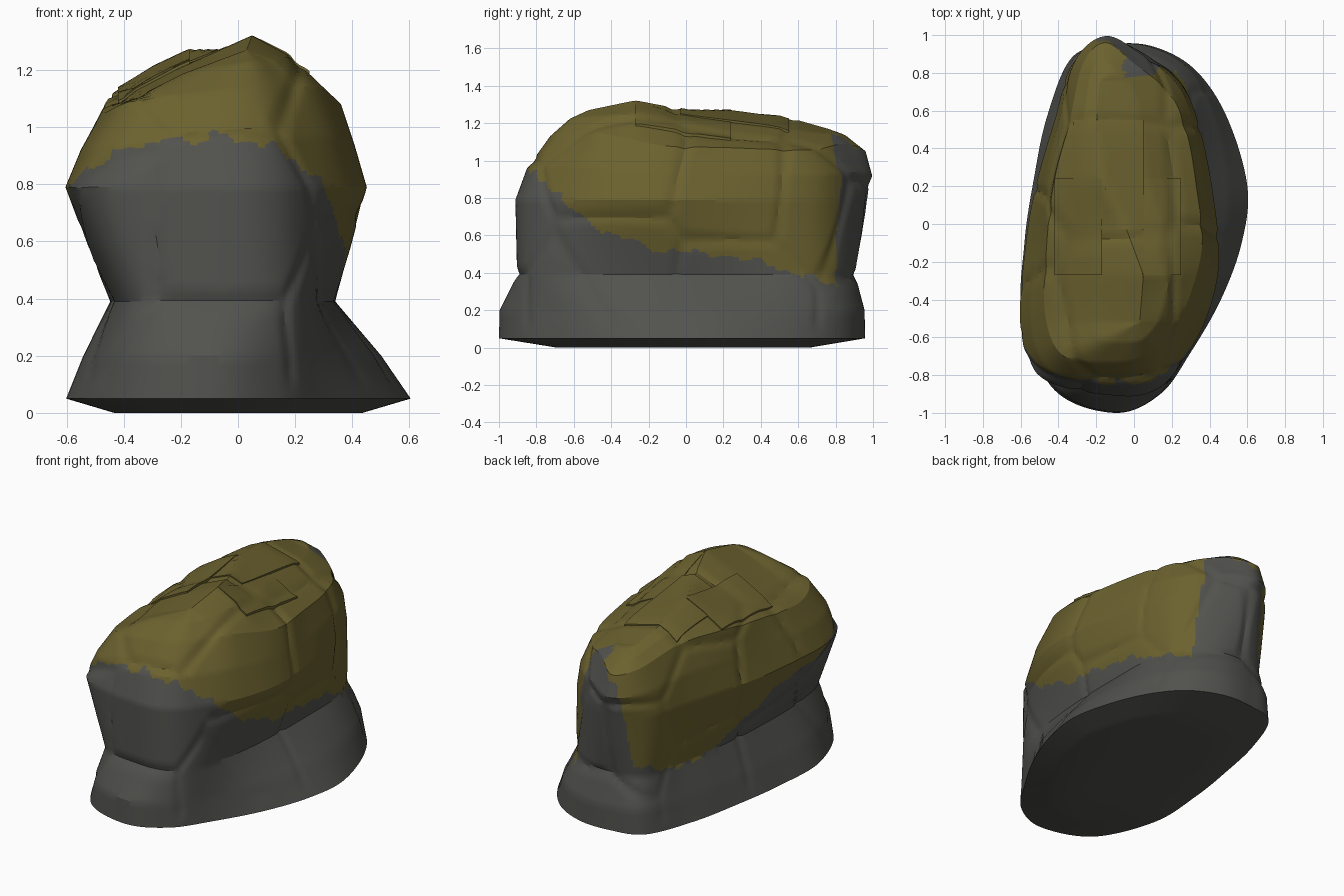
import bpy, bmesh, math
from mathutils import Vector
from mathutils.bvhtree import BVHTree

if "Cube" in bpy.data.objects:
    bpy.data.objects.remove(bpy.data.objects["Cube"])


def material(name, rgb):
    m = bpy.data.materials.new(name)
    m.diffuse_color = (*rgb, 1)
    m.use_nodes = True
    m.node_tree.nodes["Principled BSDF"].inputs["Base Color"].default_value = m.diffuse_color
    return m


STONE = material("dark grey stone", (0.084, 0.084, 0.077))
MOSS = material("olive moss", (0.148, 0.120, 0.028))

# Outlines, counter-clockwise from the front, 16 points each
BASE = [(-.10, -1.0), (.14, -.90), (.30, -.68), (.46, -.40), (.57, -.10), (.60, .20), (.49, .57), (.32, .82),
        (.10, .94), (-.12, .95), (-.33, .88), (-.46, .57), (-.53, .24), (-.58, -.10), (-.59, -.50), (-.42, -.88)]
WAIST = [(-.08, -.90), (.13, -.87), (.25, -.72), (.31, -.38), (.335, -.08), (.34, .20), (.33, .52), (.25, .75),
         (.07, .88), (-.14, .90), (-.30, .82), (-.36, .55), (-.41, .24), (-.44, -.08), (-.44, -.48), (-.36, -.82)]
SHOULDER = [(-.08, -.91), (.13, -.87), (.27, -.71), (.39, -.48), (.45, -.20), (.42, .15), (.35, .50), (.25, .74),
            (.04, .91), (-.15, .97), (-.33, .84), (-.42, .55), (-.51, .24), (-.57, -.08), (-.60, -.55), (-.48, -.82)]
CROWN = [(-.12, -.73, 1.12), (.06, -.70, 1.14), (.18, -.58, 1.14), (.28, -.42, 1.14), (.36, -.12, 1.08),
         (.33, .20, 1.07), (.28, .48, 1.06), (.19, .69, 1.06), (.0, .85, 1.09), (-.15, .96, 1.05),
         (-.27, .85, 1.08), (-.34, .55, 1.14), (-.42, .24, 1.13), (-.46, -.08, 1.09), (-.47, -.48, 1.05),
         (-.37, -.70, 1.09)]
# Crest along the top, and the lower edge of the moss on each column
RIDGE = [(.03, -.52, 1.27), (.05, -.27, 1.322), (-.05, .0, 1.27), (-.17, .22, 1.265), (-.20, .55, 1.23),
         (-.18, .76, 1.17)]
MOSS_LINE = [.97, .94, .84, .62, .52, .50, .42, .34, 1.13, 1.0, .45, .36, .42, .62, .76, .91]
# Centres of the big chipped faces
CHIPS = [(-.05, -.95, .6), (-.05, -1, .2), (-.5, -.75, .6), (.4, -.7, .25), (.4, -.4, .95), (.42, -.4, .45),
         (.38, .3, .8), (.42, .3, .35), (.3, .72, .75), (.05, .95, .6), (-.25, .92, .6), (0, .95, .15),
         (-.42, .45, .8), (-.45, .4, .3), (-.55, -.1, .75), (-.5, -.2, .25), (-.55, -.55, .9),
         (-.1, -.45, 1.2), (-.15, .3, 1.25), (-.15, .8, 1.1)]
CHIPS = [Vector(c) for c in CHIPS]
N, SUB = 16, 14
COLS = N * SUB


def spline(points, c):
    """Smooth closed curve through the outline at fine column c."""
    i, t = divmod(c, SUB)
    t /= SUB
    a, b, d, e = (Vector(points[(i + k) % N]) for k in (-1, 0, 1, 2))
    return 0.5 * (2 * b + (d - a) * t + (2 * a - 5 * b + 4 * d - e) * t * t + (3 * b - a - 3 * d + e) * t ** 3)


def crest(y):
    y = min(max(y, RIDGE[0][1]), RIDGE[-1][1])
    for a, b in zip(RIDGE, RIDGE[1:]):
        if y <= b[1]:
            return Vector(a).lerp(Vector(b), (y - a[1]) / (b[1] - a[1]))


def column(c):
    """Key points of one vertical section, from the underside up to the crest."""
    base, waist, shoulder, crown = (spline(p, c) for p in (BASE, WAIST, SHOULDER, CROWN))
    top = crest(crown.y)
    out = Vector((shoulder.x + .07, shoulder.y, 0)).normalized()
    s3 = Vector((*shoulder, .79))
    mid = base.lerp(waist, .39)
    bulge = .02 + .012 * out.x                       # fuller on the right side
    return [Vector((-.02, base.y * .2, 0)),
            Vector((base.x * .72, base.y * .69, 0)),
            Vector((*base, .05)),
            Vector((mid.x, base.y * .9 + mid.y * .1, .2)),
            Vector((*waist, .39)),
            Vector((*waist.lerp(shoulder, .5), .58)),
            s3,
            s3.lerp(crown, .5) + out * .03 * out.y ** 2,
            crown,
            crown.lerp(top, .5) + Vector((0, 0, bulge)),
            top]


def chip(p):
    """Press shallow creases between the chipped faces."""
    if p.z < .1:
        return p
    d = sorted((p - s).length for s in CHIPS)[:2]
    depth = .014 * max(0, 1 - (d[1] - d[0]) / .07)
    return p + (Vector((-.05, 0, .6)) - p).normalized() * depth


def moss_edge(c):
    i, t = divmod(c, SUB)
    t = t / SUB
    a, b = MOSS_LINE[i % N], MOSS_LINE[(i + 1) % N]
    if abs(b - a) > .4:                              # near-vertical borders at the back
        t = min(max((t - .3) * 4, 0), 1)
    wobble = .012 * math.sin(c * .9) + .012 * math.sin(c * .41 + 1) + .004 * math.sin(c * 2.1)
    return a + (b - a) * t + wobble


def snap(path, z):
    """Move the nearest point of a section onto the moss edge, for a clean border."""
    for k in range(14, len(path) - 10):
        a, b = path[k], path[k + 1]
        if a.z <= z < b.z:
            t = (z - a.z) / (b.z - a.z)
            path[k if t < .5 else k + 1] = a.lerp(b, t)
            break


def finish(bm, name, angle):
    me = bpy.data.meshes.new(name)
    bm.to_mesh(me)
    bm.free()
    ob = bpy.data.objects.new(name, me)
    bpy.context.collection.objects.link(ob)
    me.materials.append(STONE)
    me.materials.append(MOSS)
    bpy.ops.object.select_all(action='DESELECT')
    ob.select_set(True)
    bpy.context.view_layer.objects.active = ob
    bpy.ops.object.shade_smooth_by_angle(angle=math.radians(angle))
    return ob


# Boulder body
STEPS = [2, 4, 4, 8, 8, 9, 9, 9, 9, 8]
bm = bmesh.new()
grid = []
for c in range(COLS):
    keys = column(c)
    path = [chip(a.lerp(b, k / n)) for a, b, n in zip(keys, keys[1:], STEPS) for k in range(n)] + [chip(keys[-1])]
    snap(path, moss_edge(c))
    grid.append([bm.verts.new(p) for p in path])
for c in range(COLS):
    edge = (moss_edge(c) + moss_edge(c + 1)) / 2
    left, right = grid[c], grid[(c + 1) % COLS]
    for r in range(len(left) - 1):
        f = bm.faces.new((left[r], right[r], right[r + 1], left[r + 1]))
        f.material_index = int(f.calc_center_median().z > edge)
bmesh.ops.remove_doubles(bm, verts=bm.verts, dist=.0008)
tree = BVHTree.FromBMesh(bm)
finish(bm, "boulder", 24)


# Stepped mossy slabs lying on the top, each tilted across its width
def slab(name, x0, x1, y0, y1, lift_x0, lift_x1, n=14):
    bm = bmesh.new()
    rows = []
    for j in range(n + 1):
        row = []
        for i in range(n + 1):
            u = min(max((i - 1) / (n - 2), 0), 1)
            v = min(max((j - 1) / (n - 2), 0), 1)
            x, y = x0 + (x1 - x0) * u, y0 + (y1 - y0) * v
            hit = tree.ray_cast(Vector((x, y, 3)), Vector((0, 0, -1)))[0]
            border = i in (0, n) or j in (0, n)
            lift = (lift_x0 + (lift_x1 - lift_x0) * u) * math.sin(math.pi * (.25 + .5 * v))
            row.append(bm.verts.new((x, y, hit.z + (-.03 if border else lift))))
        rows.append(row)
    for j in range(n):
        for i in range(n):
            f = bm.faces.new((rows[j][i], rows[j][i + 1], rows[j + 1][i + 1], rows[j + 1][i]))
            f.material_index = 1
    finish(bm, name, 30)


slab("left_slab", -.42, -.17, -.27, .24, .012, .016)
slab("middle_slab", -.32, .05, -.03, .55, .006, .012)
slab("right_slab", .05, .25, -.27, .24, .004, .016)
